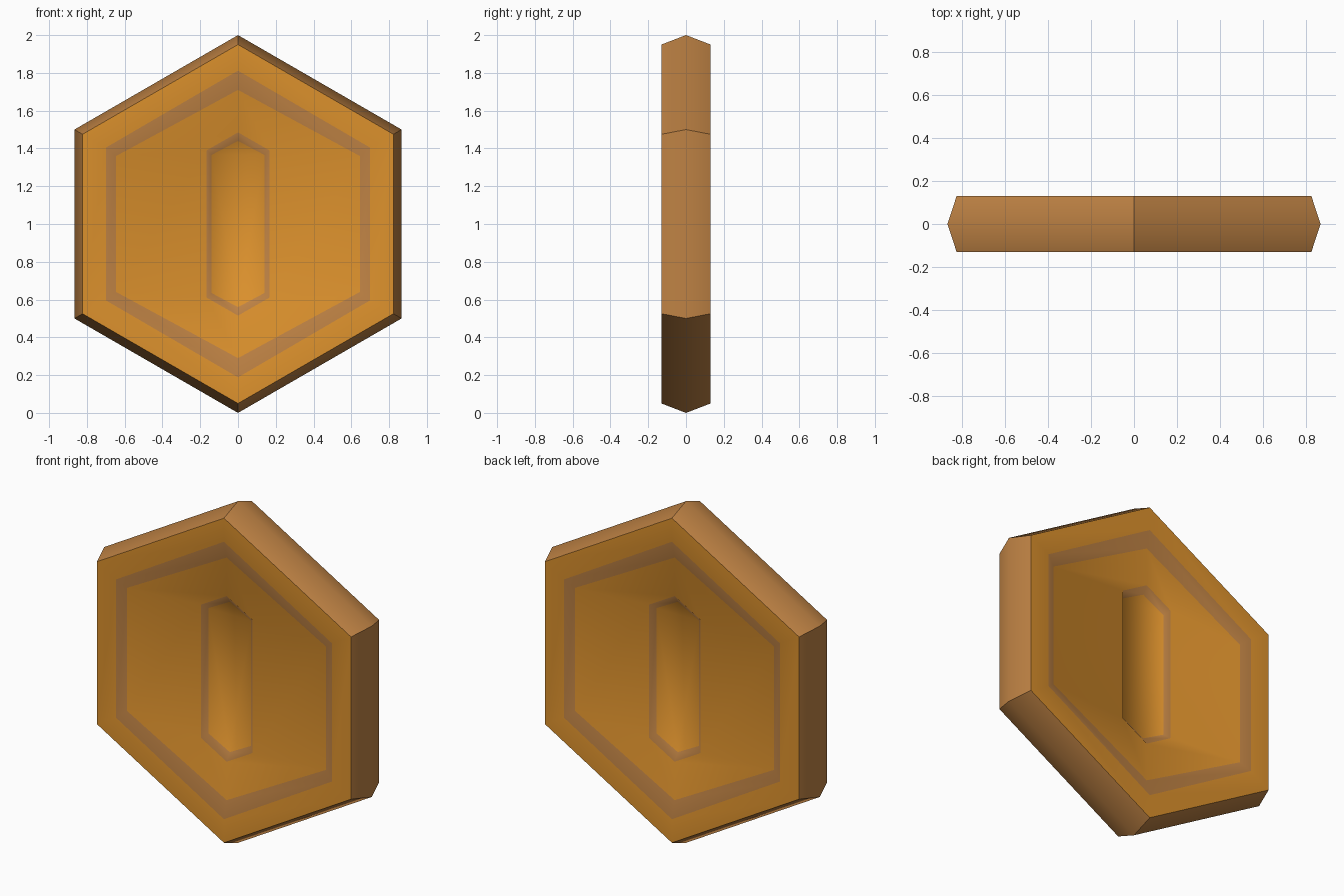
import bpy, bmesh

if "Cube" in bpy.data.objects:
    bpy.data.objects.remove(bpy.data.objects["Cube"])

def material(name, rgb):
    m = bpy.data.materials.new(name)
    m.diffuse_color = (*rgb, 1)
    m.use_nodes = True
    m.node_tree.nodes["Principled BSDF"].inputs["Base Color"].default_value = m.diffuse_color
    return m

gold = material("gold", (0.72, 0.285, 0.026))
bronze = material("bronze", (0.52, 0.225, 0.058))

# Half profile from the middle ridge to the slot floor:
# half width, corner half height, tip half height, depth from centre
half = [
    (0.866, 0.50, 1.00, 0.0),      # outer ridge
    (0.823, 0.475, 0.95, 0.13),    # rim edge
    (0.70, 0.404, 0.812, 0.13),    # dish top edge
    (0.645, 0.360, 0.710, 0.105),  # dish floor edge
    (0.166, 0.390, 0.485, 0.105),  # slot top edge
    (0.139, 0.366, 0.440, 0.076),  # slot floor edge
]
# colour of each band between neighbouring loops: 0 gold, 1 bronze
half_colours = [1, 0, 1, 0, 1]

# mirror the profile to the front and back faces
loops = [(w, c, t, -d) for w, c, t, d in reversed(half)] + half[1:]
colours = half_colours[::-1] + half_colours

# Hexagonal coin: stacked hexagon loops joined by quads
bm = bmesh.new()
rings = []
for w, c, t, y in loops:
    outline = [(0, t), (-w, c), (-w, -c), (0, -t), (w, -c), (w, c)]
    rings.append([bm.verts.new((x, y, 1 + z)) for x, z in outline])
for a, b, colour in zip(rings, rings[1:], colours):
    for i in range(6):
        j = (i + 1) % 6
        bm.faces.new((a[i], a[j], b[j], b[i])).material_index = colour
# slot floors
for ring in (rings[0], rings[-1]):
    bm.faces.new(ring).material_index = 0
bmesh.ops.recalc_face_normals(bm, faces=bm.faces)

mesh = bpy.data.meshes.new("hexagonal_coin")
bm.to_mesh(mesh)
bm.free()
mesh.materials.append(gold)
mesh.materials.append(bronze)
coin = bpy.data.objects.new("hexagonal_coin", mesh)
bpy.context.collection.objects.link(coin)

# smooth the shallow bevels, keep the outer corners sharp
bpy.context.view_layer.objects.active = coin
coin.select_set(True)
bpy.ops.object.shade_smooth_by_angle(angle=0.87)
